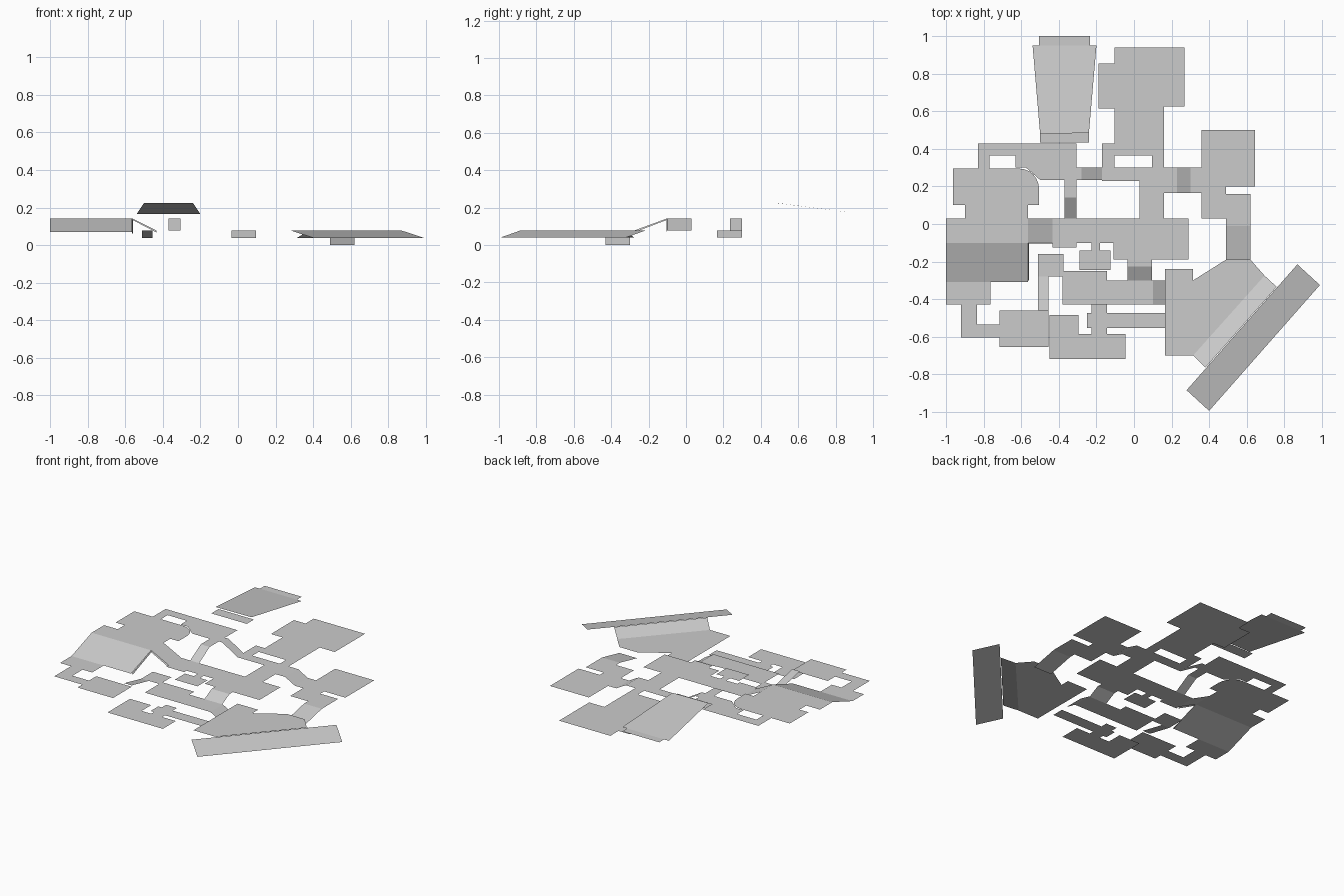
import bpy
import bmesh
import math

default_cube = bpy.data.objects.get("Cube")
if default_cube:
    bpy.data.objects.remove(default_cube, do_unlink=True)

# One plain grey for every walkable surface
grey = bpy.data.materials.new("plain_grey")
grey.use_nodes = True
grey.diffuse_color = (.6, .6, .6, 1)
grey.node_tree.nodes["Principled BSDF"].inputs["Base Color"].default_value = (.6, .6, .6, 1)

# Floor levels, from the lowest rooms to the upper court
LOW, MID, YARD, MAIN, HIGH = 0, .039, .069, .078, .143


def surface(name, polygons):
    """Thin sheet made of polygons, all facing upward."""
    bm = bmesh.new()
    for polygon in polygons:
        face = bm.faces.new([bm.verts.new(point) for point in polygon])
        face.normal_update()
        if face.normal.z < 0:
            face.normal_flip()
    bmesh.ops.remove_doubles(bm, verts=bm.verts[:], dist=.0005)
    concave = [face for face in bm.faces if len(face.verts) > 4]
    bmesh.ops.triangulate(bm, faces=concave)
    mesh = bpy.data.meshes.new(name)
    bm.to_mesh(mesh)
    bm.free()
    mesh.materials.append(grey)
    sheet = bpy.data.objects.new(name, mesh)
    bpy.context.collection.objects.link(sheet)


def floor(name, level, outline):
    surface(name, [[(x, y, level) for x, y in outline]])


def tiles(name, level, *boxes):
    """Level floor from rectangles given as left, right, front, back."""
    surface(name, [[(left, front, level), (right, front, level),
                    (right, back, level), (left, back, level)]
                   for left, right, front, back in boxes])


def ramp_along_x(name, left, right, front, back, left_level, right_level):
    surface(name, [[(left, front, left_level), (right, front, right_level),
                    (right, back, right_level), (left, back, left_level)]])


def ramp_along_y(name, left, right, front, back, front_level, back_level):
    surface(name, [[(left, front, front_level), (right, front, front_level),
                    (right, back, back_level), (left, back, back_level)]])


# Central floor with its small side alcove
floor("central_floor", MAIN, [
    (-.435, .03), (-.435, -.125), (-.305, -.125), (-.305, -.1),
    (-.225, -.1), (-.225, -.14), (-.29, -.14), (-.29, -.245),
    (-.125, -.245), (-.125, -.14), (-.18, -.14), (-.18, -.1),
    (-.11, -.1), (-.11, -.19), (-.035, -.19), (-.035, -.225),
    (.095, -.225), (.095, -.19), (.29, -.19), (.29, .03),
    (.16, .03), (.16, .165), (.23, .165), (.23, .3),
    (.16, .3), (.03, .3), (.03, .03)])

# Passage round the pillar opening, then the back room
tiles("pillar_passage", MAIN,
      (-.17, .03, .23, .3), (-.17, -.105, .3, .43),
      (.095, .16, .3, .43), (-.105, .095, .365, .43))
floor("back_room", MAIN, [
    (-.105, .43), (.16, .43), (.16, .625), (.27, .625),
    (.27, .94), (-.105, .94), (-.105, .855), (-.19, .855),
    (-.19, .615), (-.105, .615)])

# Upper court with a rounded back corner
court_corner = [(-.61 + .105 * math.cos(math.radians(angle)),
                 .185 + .11 * math.sin(math.radians(angle)))
                for angle in range(0, 91, 15)]
floor("upper_court", HIGH, [
    (-1, -.1), (-.565, -.1), (-.565, .1), (-.505, .1),
    *court_corner, (-.965, .295), (-.965, .1), (-.9, .1),
    (-.9, .03), (-1, .03)])

# Upper hall behind the court
floor("upper_hall", HIGH, [
    (-.83, .295), (-.77, .295), (-.77, .365), (-.63, .365),
    (-.63, .3), (-.575, .3), (-.5, .235), (-.37, .235),
    (-.37, .14), (-.305, .14), (-.305, .235), (-.28, .235),
    (-.28, .3), (-.305, .3), (-.305, .43), (-.83, .43)])

# Ramps joining the upper level to the central level
ramp_along_x("court_ramp", -.565, -.435, -.1, .03, HIGH, MAIN)
ramp_along_x("hall_side_ramp", -.28, -.17, .235, .3, HIGH, MAIN)
ramp_along_y("hall_front_ramp", -.37, -.305, .03, .14, MAIN, HIGH)
ramp_along_y("court_slope", -1, -.565, -.31, -.1, YARD, HIGH)

# Narrow steep lip along the open edges of the slope and the court ramp
surface("slope_lip", [
    [(-.565, -.3, YARD), (-.56, -.3, YARD - .01), (-.56, -.105, HIGH - .01), (-.565, -.1, HIGH)],
    [(-.565, -.1, HIGH), (-.56, -.105, HIGH - .01), (-.435, -.105, MAIN - .01), (-.435, -.1, MAIN)]])

# Front right yard, path and hut floor
tiles("corner_yard", YARD,
      (-1, -.765, -.43, -.31), (-.92, -.835, -.605, -.43),
      (-.835, -.715, -.605, -.535), (-.715, -.455, -.655, -.46))
ramp_along_y("yard_ramp", -.51, -.455, -.46, -.28, MAIN, MID)
tiles("yard_landing", MID, (-.51, -.375, -.28, -.16))

# Lower middle room with its ramps
floor("lower_room", MID, [
    (-.38, -.43), (-.38, -.25), (-.145, -.25), (-.145, -.3),
    (.1, -.3), (.1, -.43)])
ramp_along_y("lower_room_ramp", -.035, .095, -.3, -.225, MID, MAIN)
ramp_along_x("plaza_side_ramp", .1, .165, -.43, -.3, MID, LOW)

# Sunken front rooms and their corridor
floor("front_rooms", LOW, [
    (-.225, -.43), (-.145, -.43), (-.145, -.475),
    (.165, -.475), (.165, -.555), (-.145, -.555), (-.145, -.585),
    (-.045, -.585), (-.045, -.72), (-.45, -.72), (-.45, -.485),
    (-.295, -.485), (-.295, -.585), (-.225, -.585), (-.225, -.555),
    (-.25, -.555), (-.25, -.475), (-.225, -.475)])

# Side room on the model's left
floor("side_room", MID, [
    (.3, .165), (.36, .165), (.36, .03), (.49, .03),
    (.49, -.01), (.62, -.01), (.62, .16), (.49, .16),
    (.49, .2), (.645, .2), (.645, .5), (.36, .5),
    (.36, .3), (.3, .3)])
ramp_along_x("side_room_ramp", .23, .3, .165, .3, MAIN, MID)
ramp_along_y("plaza_back_ramp", .49, .62, -.19, -.01, LOW, MID)

# Plaza meeting its rising kerb, and the outer bank
floor("plaza", MID, [
    (.165, -.7), (.165, -.24), (.315, -.24), (.315, -.3),
    (.49, -.19), (.62, -.19), (.695, -.275), (.315, -.7)])
surface("plaza_kerb", [[
    (.315, -.7, MID), (.38, -.765, MAIN), (.76, -.335, MAIN), (.695, -.275, MID)]])
surface("outer_bank", [[
    (.28, -.885, MAIN), (.4, -.995, MID), (.99, -.325, MID), (.87, -.215, MAIN)]])

# Raised tilted deck with its end tabs
surface("tilted_deck", [[
    (-.5, .48, .225), (-.24, .485, .225), (-.2, .95, .165), (-.54, .95, .165)]])
tiles("deck_front_tab", .2, (-.5, -.24, .435, .51))
tiles("deck_back_tab", .165, (-.505, -.235, .95, 1))
